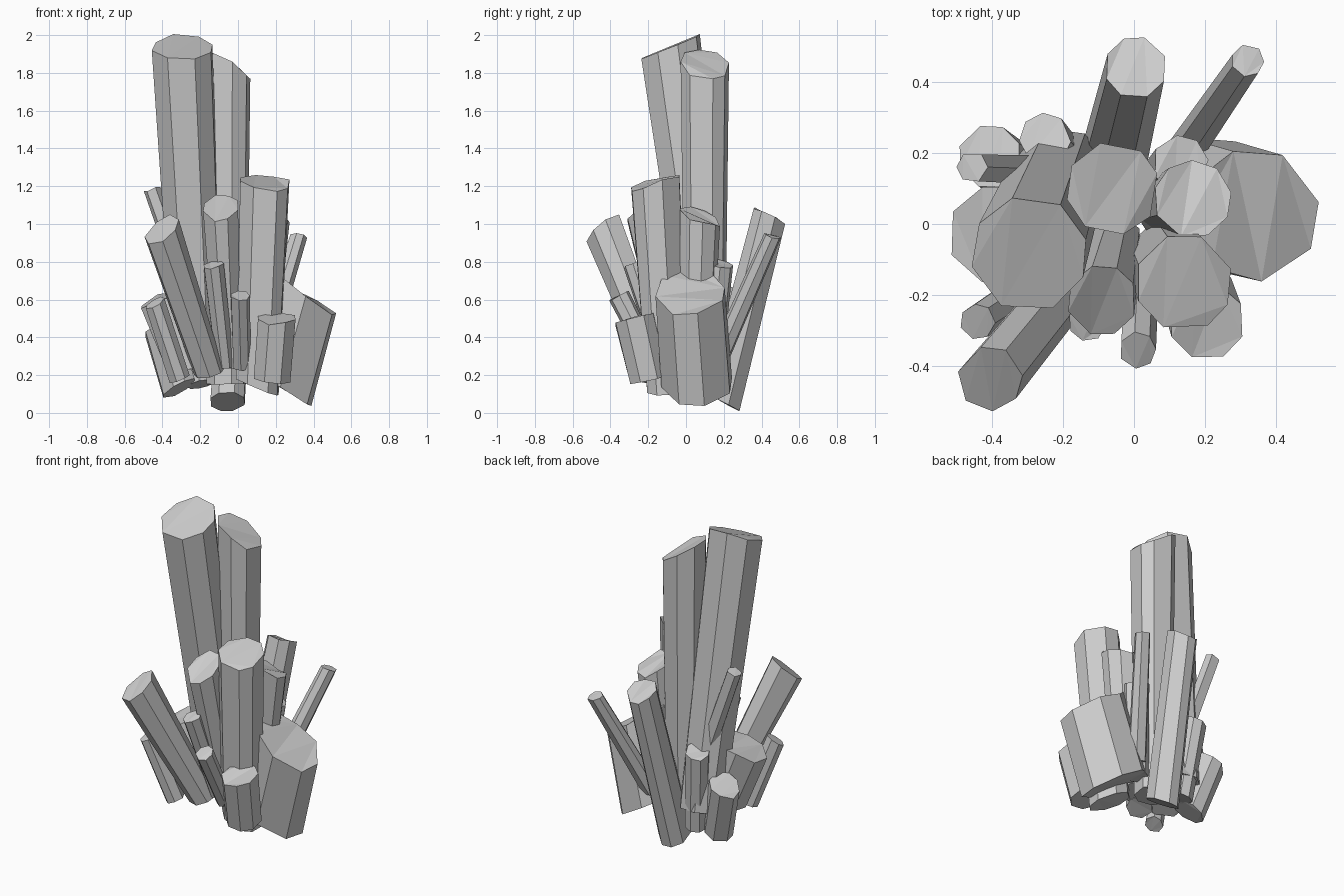
import bpy, bmesh, math, random

if "Cube" in bpy.data.objects:
    bpy.data.objects.remove(bpy.data.objects["Cube"])

random.seed(4)


def crystal(name, sides, top, r_top, top_slope, base, r_base, base_slope, turn=0.0):
    """Leaning prism with obliquely cut, slightly uneven ends."""
    bm = bmesh.new()
    wobble = [random.uniform(-0.15, 0.15) for _ in range(sides)]
    rings = []
    for centre, radius, slope, bump in ((base, r_base, base_slope, 0.03),
                                        (top, r_top, top_slope, 0.1)):
        ring = []
        for i in range(sides):
            a = math.tau * (i + turn + wobble[i]) / sides
            dx, dy = radius * math.cos(a), radius * math.sin(a)
            dz = slope[0] * dx + slope[1] * dy + random.uniform(-bump, bump) * radius
            ring.append(bm.verts.new((centre[0] + dx, centre[1] + dy, centre[2] + dz)))
        rings.append(ring)
    low, high = rings
    for i in range(sides):
        j = (i + 1) % sides
        bm.faces.new((low[i], low[j], high[j], high[i]))
    bm.faces.new(low[::-1])
    bm.faces.new(high)
    bmesh.ops.triangulate(bm, faces=[f for f in bm.faces if len(f.verts) > 4])
    mesh = bpy.data.meshes.new(name)
    bm.to_mesh(mesh)
    bm.free()
    obj = bpy.data.objects.new(name, mesh)
    bpy.context.collection.objects.link(obj)


# Tall central shafts
crystal("tall_shaft_left", 8, (-.295, -.085, 1.93), .165, (-.05, .4), (-.21, .14, .25), .135, (0, .15), .4)
crystal("tall_shaft_centre", 8, (-.06, .1, 1.85), .132, (-.6, -.15), (-.06, .1, .15), .11, (0, 0), .3)
crystal("tall_shaft_front", 8, (.14, -.165, 1.225), .138, (-.1, .32), (.1, -.1, .14), .12, (-.4, .1), .5)

# Medium shafts
crystal("leaning_shaft_left", 7, (-.405, -.435, .97), .092, (.5, .65), (-.155, -.13, .21), .08, (.2, .3), .2)
crystal("shaft_front_middle", 8, (-.09, -.215, 1.09), .1, (.1, .7), (-.05, -.05, .25), .075, (0, .2), .5)
crystal("leaning_shaft_back", 8, (.005, .44, 1.045), .088, (0, -.45), (-.055, .19, .06), .097, (0, -.55), .5)
crystal("shaft_right_middle", 9, (.165, .07, 1.04), .11, (-.3, -.4), (.1, .05, .25), .09, (0, 0), .2)
crystal("shaft_right_back", 7, (.13, .17, .79), .08, (-.3, -.2), (.08, .12, .22), .07, (0, 0))

# Stout stubs around the foot
crystal("stout_stub_right", 8, (.335, .025, .64), .188, (-.68, 0), (.2, .06, .15), .192, (-.6, 0), .3)
crystal("stout_stub_left", 8, (-.385, -.03, .62), .14, (.4, .1), (-.24, -.02, .25), .14, (.3, .1), .5)
crystal("stub_front_right", 8, (.205, -.275, .5), .108, (0, .3), (.18, -.2, .18), .105, (-.1, .25), .5)
crystal("stub_back_left", 8, (-.405, .19, .46), .09, (.5, -.3), (-.31, .12, .13), .09, (.5, -.3), .5)
crystal("stub_back", 8, (-.25, .24, .65), .073, (.2, -.3), (-.2, .18, .15), .07, (.2, -.3))

# Thin needles
crystal("needle_front", 7, (.01, -.355, .62), .052, (0, .5), (.02, -.16, .24), .05, (0, .3))
crystal("needle_front_left", 7, (-.13, -.275, .785), .055, (.2, .4), (-.07, -.1, .25), .05, (0, .3))
crystal("needle_low_left", 7, (-.44, -.275, .58), .05, (.5, .4), (-.31, -.19, .18), .054, (.4, .2))
crystal("needle_high_left", 6, (-.455, .16, 1.185), .044, (.3, 0), (-.14, .15, .3), .05, (.2, 0))
crystal("needle_back_right", 7, (.32, .46, .935), .046, (-.2, -.3), (.12, .17, .28), .055, (-.2, -.3))
